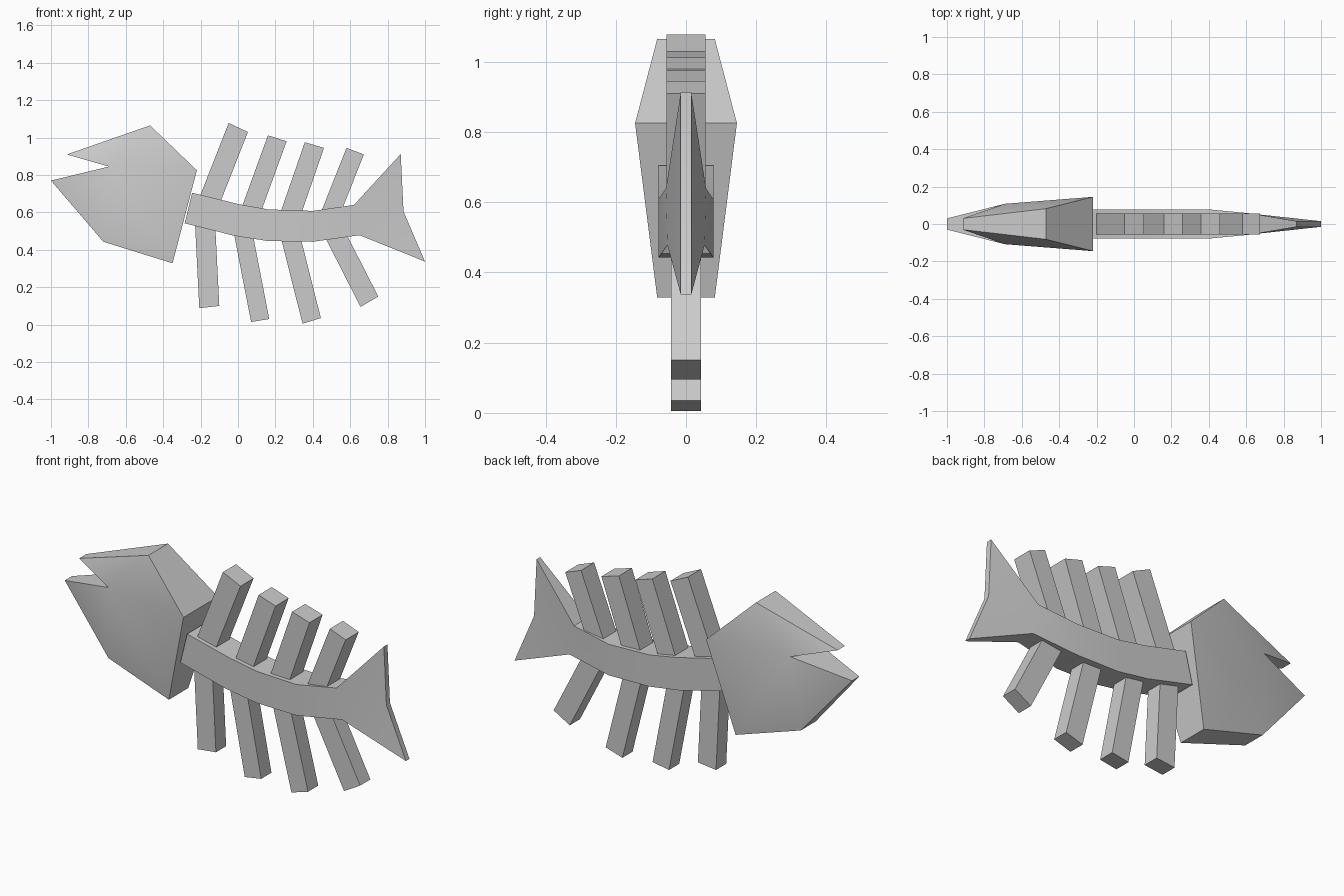
import bpy, bmesh, math
from mathutils import Vector

cube = bpy.data.objects.get("Cube")
if cube:
    bpy.data.objects.remove(cube)

bone = bpy.data.materials.new("bone_grey")
bone.use_nodes = True
GREY = (0.6, 0.6, 0.6, 1)
bone.diffuse_color = GREY
bone.node_tree.nodes["Principled BSDF"].inputs["Base Color"].default_value = GREY


def slab(name, outline, sides):
    """Mirrored solid: outline of (x, z, half width), sides as index tuples."""
    bm = bmesh.new()
    near = [bm.verts.new((x, -w, z)) for x, z, w in outline]
    far = [bm.verts.new((x, w, z)) for x, z, w in outline]
    for side in sides:
        bm.faces.new([near[i] for i in side])
        bm.faces.new([far[i] for i in reversed(side)])
    n = len(outline)
    for i in range(n):
        j = (i + 1) % n
        bm.faces.new((near[i], far[i], far[j], near[j]))
    bmesh.ops.recalc_face_normals(bm, faces=bm.faces)
    mesh = bpy.data.meshes.new(name)
    bm.to_mesh(mesh)
    bm.free()
    mesh.materials.append(bone)
    obj = bpy.data.objects.new(name, mesh)
    bpy.context.collection.objects.link(obj)
    bpy.ops.object.select_all(action="DESELECT")
    obj.select_set(True)
    bpy.context.view_layer.objects.active = obj
    bpy.ops.object.shade_smooth_by_angle(angle=math.radians(30))
    return obj


# Head with open mouth: sides fan out from the mouth corner
head = [(-0.69, 0.845, 0.108), (-0.915, 0.91, 0.03), (-0.47, 1.065, 0.082),
        (-0.22, 0.825, 0.145), (-0.35, 0.328, 0.082), (-0.72, 0.443, 0.062),
        (-1.0, 0.77, 0.03)]
slab("head", head, [(0, i, i + 1) for i in range(1, 6)])

# Curved spine running into the forked tail fin
top = [(-0.245, 0.705, 0.078), (0.0, 0.645, 0.078), (0.16, 0.616, 0.078),
       (0.4, 0.608, 0.078), (0.62, 0.64, 0.057)]
bottom = [(-0.285, 0.542, 0.078), (-0.02, 0.475, 0.078), (0.16, 0.447, 0.078),
          (0.4, 0.443, 0.078), (0.65, 0.478, 0.053)]
tail = [(0.87, 0.912, 0.015), (0.885, 0.605, 0.015), (1.0, 0.337, 0.015)]
strips = [(i, i + 1, 11 - i, 12 - i) for i in range(4)]
slab("spine_and_tail", top + tail + bottom[::-1],
     strips + [(4, 5, 6), (4, 6, 8), (8, 6, 7)])


def rib(name, base, tip_a, tip_b, half_width):
    """Square bar from a base centre inside the spine to a tip edge."""
    a, b, root = Vector(tip_a), Vector(tip_b), Vector(base)
    half = (b - a) / 2
    corners = [a, b, root + half, root - half]
    slab(name, [(p.x, p.y, half_width) for p in corners], [(0, 1, 2, 3)])


# Upper ribs lean back, lower ribs fan downward
upper = [((-0.165, 0.63), (-0.05, 1.078), (0.053, 1.03)),
         ((0.055, 0.57), (0.16, 1.012), (0.26, 0.98)),
         ((0.27, 0.56), (0.357, 0.975), (0.46, 0.945)),
         ((0.485, 0.57), (0.58, 0.945), (0.673, 0.91))]
lower = [((-0.178, 0.58), (-0.207, 0.088), (-0.1, 0.1)),
         ((0.02, 0.53), (0.07, 0.014), (0.167, 0.03)),
         ((0.273, 0.5), (0.345, 0.005), (0.443, 0.035)),
         ((0.5, 0.52), (0.655, 0.095), (0.75, 0.15))]
for i, args in enumerate(upper, 1):
    rib(f"upper_rib_{i}", *args, 0.055)
for i, args in enumerate(lower, 1):
    rib(f"lower_rib_{i}", *args, 0.043)
